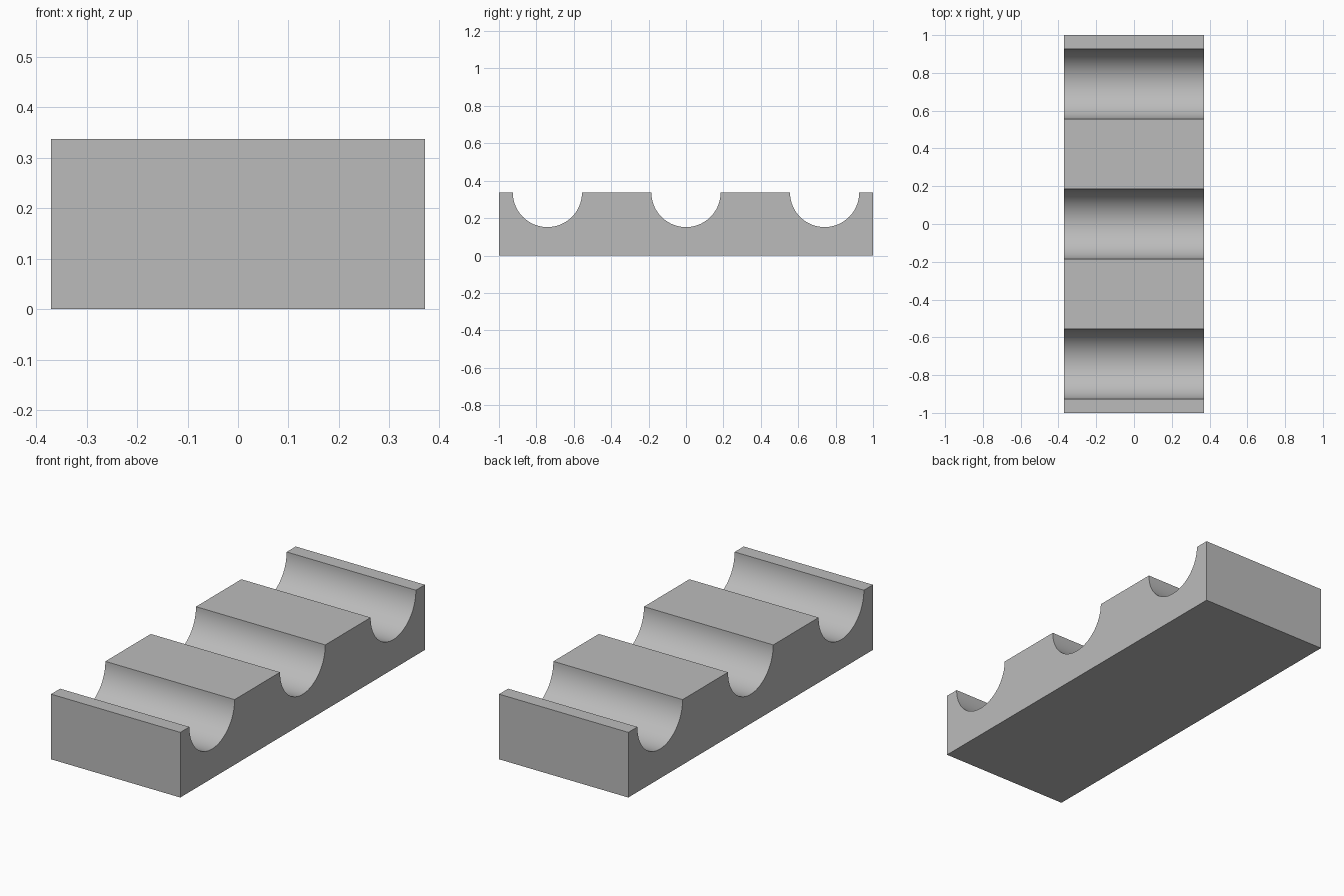
import bpy
import bmesh
from math import cos, sin, pi, radians

cube = bpy.data.objects.get("Cube")
if cube:
    bpy.data.objects.remove(cube, do_unlink=True)

HALF_WIDTH, HALF_LENGTH, HEIGHT = 0.37, 1.0, 0.337
RADIUS, SPACING, STEPS = 0.185, 0.741, 48

# Plain grey material
grey = bpy.data.materials.new("plain grey")
grey.use_nodes = True
colour = (0.5, 0.5, 0.5, 1)
grey.diffuse_color = colour
grey.node_tree.nodes["Principled BSDF"].inputs["Base Color"].default_value = colour

# Side profile: block with three half-round grooves along the top
profile = [(HALF_LENGTH, 0), (-HALF_LENGTH, 0), (-HALF_LENGTH, HEIGHT)]
for centre in (-SPACING, 0, SPACING):
    for i in range(STEPS + 1):
        a = pi + pi * i / STEPS
        profile.append((centre + RADIUS * cos(a), HEIGHT + RADIUS * sin(a)))
profile.append((HALF_LENGTH, HEIGHT))

# Extrude the profile across the width
bm = bmesh.new()
side = bm.faces.new([bm.verts.new((-HALF_WIDTH, y, z)) for y, z in profile])
extruded = bmesh.ops.extrude_face_region(bm, geom=[side], use_keep_orig=True)
moved = [g for g in extruded["geom"] if isinstance(g, bmesh.types.BMVert)]
bmesh.ops.translate(bm, verts=moved, vec=(2 * HALF_WIDTH, 0, 0))
bmesh.ops.recalc_face_normals(bm, faces=bm.faces)

mesh = bpy.data.meshes.new("grooved_block")
bm.to_mesh(mesh)
bm.free()
mesh.materials.append(grey)
block = bpy.data.objects.new("grooved_block", mesh)
bpy.context.collection.objects.link(block)

# Smooth grooves with sharp rims
bpy.ops.object.select_all(action="DESELECT")
block.select_set(True)
bpy.context.view_layer.objects.active = block
bpy.ops.object.shade_smooth_by_angle(angle=radians(30))
